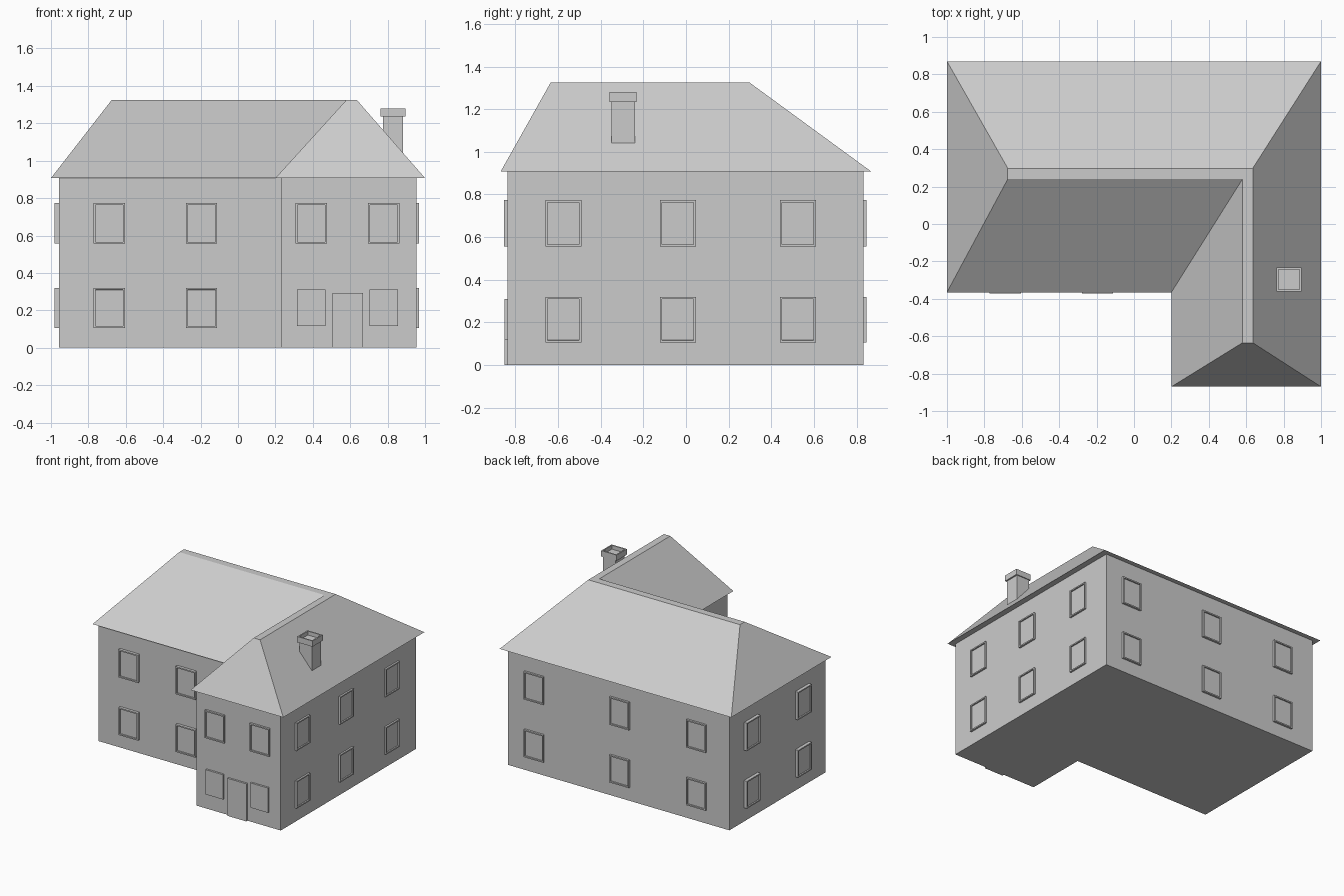
import bpy, bmesh
from mathutils import Matrix, Vector

if "Cube" in bpy.data.objects:
    bpy.data.objects.remove(bpy.data.objects["Cube"])


def add_object(name, bm):
    bmesh.ops.recalc_face_normals(bm, faces=bm.faces)
    mesh = bpy.data.meshes.new(name)
    bm.to_mesh(mesh)
    bm.free()
    obj = bpy.data.objects.new(name, mesh)
    bpy.context.collection.objects.link(obj)
    return obj


def loft(name, low, z0, high, z1):
    """Solid joining two outlines with matching corners."""
    bm = bmesh.new()
    a = [bm.verts.new((x, y, z0)) for x, y in low]
    b = [bm.verts.new((x, y, z1)) for x, y in high]
    n = len(a)
    bm.faces.new(a)
    bm.faces.new(b)
    for i in range(n):
        j = (i + 1) % n
        bm.faces.new((a[i], a[j], b[j], b[i]))
    return add_object(name, bm)


def box(name, lo, hi, normal=None, inset=0.0, recess=0.0):
    """Box; the face along normal may get a sunken panel."""
    lo, hi = Vector(lo), Vector(hi)
    bm = bmesh.new()
    size = hi - lo
    bmesh.ops.create_cube(bm, size=1, matrix=Matrix.Translation((lo + hi) / 2)
                          @ Matrix.Diagonal((*size, 1)))
    if normal:
        n = Vector(normal)
        bm.normal_update()
        face = max(bm.faces, key=lambda f: f.normal.dot(n))
        bmesh.ops.inset_region(bm, faces=[face], thickness=inset)
        # second ring gives the panel an upright step
        bmesh.ops.inset_region(bm, faces=[face], thickness=0.0005)
        bmesh.ops.translate(bm, verts=face.verts, vec=-n * recess)
    return add_object(name, bm)


def l_outline(x0, xm, x1, y0, ym, y1):
    return [(x0, y1), (x1, y1), (x1, y0), (xm, y0), (xm, ym), (x0, ym)]


# L-shaped walls and hipped roof with a narrow flat ridge
EAVE, RIDGE = 0.907, 1.325
wall = l_outline(-0.957, 0.23, 0.955, -0.837, -0.35, 0.832)
loft("walls", wall, 0, wall, EAVE)
loft("roof", l_outline(-1, 0.2, 1, -0.87, -0.365, 0.87), EAVE,
     l_outline(-0.675, 0.58, 0.635, -0.635, 0.24, 0.298), RIDGE)

# Windows: wall side -> (outward normal, wall position, projection, centres)
LOWER, UPPER = (0.106, 0.32), (0.556, 0.773)
SIDES = {
    "front": ((0, -1, 0), -0.35, 0.022, (-0.688, -0.195), (LOWER, UPPER)),
    "wing": ((0, -1, 0), -0.837, 0.016, (0.392, 0.78), (UPPER,)),
    "right": ((1, 0, 0), 0.955, 0.014, (-0.575, -0.038, 0.525), (LOWER, UPPER)),
    "back": ((0, 1, 0), 0.832, 0.016, (-0.677, -0.015, 0.725), (LOWER, UPPER)),
    "left": ((-1, 0, 0), -0.957, 0.025, (-0.065, 0.567), (LOWER, UPPER)),
}
for side, (n, pos, out, centres, floors) in SIDES.items():
    axis = 0 if n[0] else 1
    ends = sorted((pos - n[axis] * 0.005, pos + n[axis] * out))
    for c in centres:
        for z0, z1 in floors:
            lo, hi = [0, 0, z0], [0, 0, z1]
            lo[axis], hi[axis] = ends
            lo[1 - axis], hi[1 - axis] = c - 0.084, c + 0.084
            box(side + "_window", lo, hi, n, 0.014, 0.01)

# Front door with a smaller window on each side
box("door", (0.505, -0.852, 0), (0.668, -0.83, 0.293))
for c in (0.391, 0.779):
    box("entrance_window", (c - 0.076, -0.852, 0.117), (c + 0.076, -0.83, 0.31))

# Chimney with a hollow cap
box("chimney_shaft", (0.775, -0.35, 1.02), (0.883, -0.24, 1.245))
box("chimney_cap", (0.763, -0.36, 1.235), (0.895, -0.233, 1.28),
    (0, 0, 1), 0.014, 0.03)
